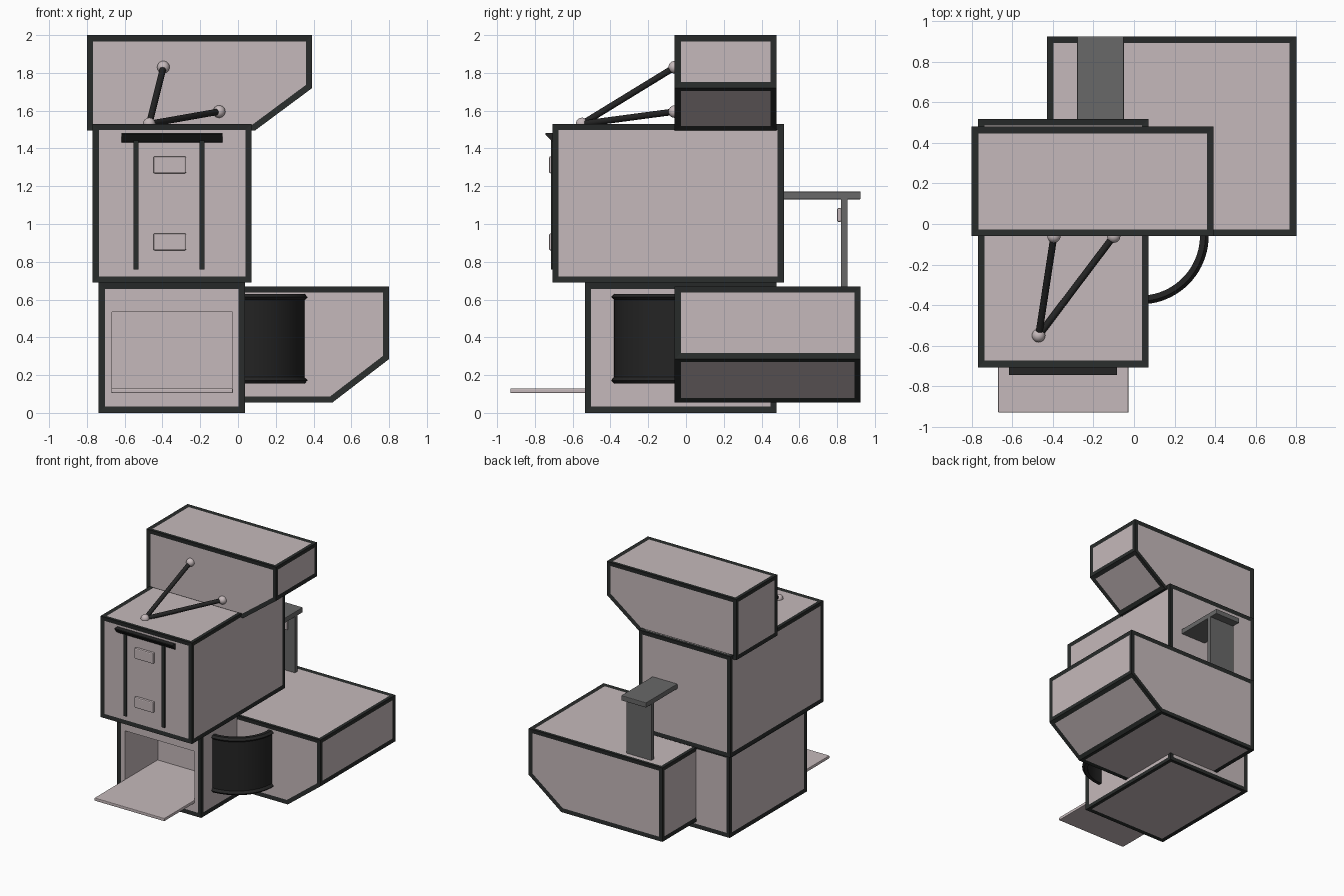
import bpy, bmesh, math
from mathutils import Vector

if "Cube" in bpy.data.objects:
    bpy.data.objects.remove(bpy.data.objects["Cube"])


def material(name, rgb):
    m = bpy.data.materials.new(name)
    m.diffuse_color = (*rgb, 1)
    m.use_nodes = True
    m.node_tree.nodes["Principled BSDF"].inputs["Base Color"].default_value = m.diffuse_color
    return m


PANEL = material("pale_pink_panel", (0.56, 0.485, 0.495))
FRAME = material("charcoal_frame", (0.022, 0.025, 0.024))
GREY = material("mid_grey", (0.14, 0.14, 0.14))
BLACK = material("black", (0.018, 0.018, 0.018))


def finish(name, bm, *mats):
    bmesh.ops.recalc_face_normals(bm, faces=bm.faces)
    me = bpy.data.meshes.new(name)
    bm.to_mesh(me)
    bm.free()
    ob = bpy.data.objects.new(name, me)
    bpy.context.collection.objects.link(ob)
    for m in mats:
        me.materials.append(m)
    return ob


def smooth(ob, angle=35):
    bpy.ops.object.select_all(action='DESELECT')
    ob.select_set(True)
    bpy.context.view_layer.objects.active = ob
    bpy.ops.object.shade_smooth_by_angle(angle=math.radians(angle))


def prism(profile, lo, hi, axis='y'):
    """Extrude a profile (xz along y, or yz along x)."""
    bm = bmesh.new()
    place = (lambda a, b: (a, lo, b)) if axis == 'y' else (lambda a, b: (lo, a, b))
    face = bm.faces.new([bm.verts.new(place(a, b)) for a, b in profile])
    moved = bmesh.ops.extrude_face_region(bm, geom=[face])['geom']
    step = Vector((0, hi - lo, 0)) if axis == 'y' else Vector((hi - lo, 0, 0))
    bmesh.ops.translate(bm, vec=step, verts=[v for v in moved if isinstance(v, bmesh.types.BMVert)])
    bmesh.ops.recalc_face_normals(bm, faces=bm.faces)
    return bm


def rect(x0, x1, z0, z1):
    return [(x0, z0), (x1, z0), (x1, z1), (x0, z1)]


def box(name, x0, x1, y0, y1, z0, z1, mat, bevel=0):
    ob = finish(name, prism(rect(x0, x1, z0, z1), y0, y1), mat)
    if bevel:
        mod = ob.modifiers.new("soft_edges", 'BEVEL')
        mod.width, mod.segments = bevel, 2
    return ob


def framed(profile, y0, y1):
    """Prism whose every face has a dark border round a slightly sunk panel."""
    bm = prism(profile, y0, y1)
    rims = bmesh.ops.inset_individual(bm, faces=bm.faces[:], thickness=0.033,
                                      depth=-0.004, use_even_offset=True)['faces']
    for f in rims:
        f.material_index = 1
    return bm


# base cabinet with a hatch opening sunk into its front panel
bm = framed(rect(-0.738, 0.036, 0, 0.69), -0.535, 0.48)
bm.faces.ensure_lookup_table()
front = min((f for f in bm.faces if f.material_index == 0), key=lambda f: f.calc_center_median().y)
bmesh.ops.inset_individual(bm, faces=[front], thickness=0.03)
c = front.calc_center_median()
for v in front.verts:
    v.co.x = -0.668 if v.co.x < c.x else -0.03
    v.co.z = 0.105 if v.co.z < c.z else 0.535
bmesh.ops.inset_individual(bm, faces=[front], thickness=0)
for v in front.verts:
    v.co.y = -0.10
finish("base_cabinet", bm, PANEL, FRAME)
box("hatch_tray", -0.67, -0.027, -0.93, -0.10, 0.105, 0.13, PANEL, 0.005)

# middle cabinet
finish("middle_cabinet", framed(rect(-0.77, 0.072, 0.69, 1.53), -0.707, 0.518), PANEL, FRAME)

# top and side cabinets with a chamfered lower corner
finish("top_cabinet", framed([(-0.80, 1.495), (0.09, 1.495), (0.393, 1.72), (0.393, 2.0),
                              (-0.80, 2.0)], -0.06, 0.48), PANEL, FRAME)
finish("side_cabinet", framed([(-0.43, 0.055), (0.50, 0.055), (0.80, 0.285), (0.80, 0.67),
                               (-0.43, 0.67)], -0.06, 0.925), PANEL, FRAME)

# front door trim: rails, ledge and two buttons
for i, x in enumerate((-0.54, -0.19)):
    box(f"door_rail_{i}", x - 0.013, x + 0.013, -0.714, -0.70, 0.76, 1.45, FRAME)
finish("door_ledge", prism([(-0.70, 1.43), (-0.712, 1.44), (-0.745, 1.475), (-0.745, 1.482),
                            (-0.70, 1.482)], -0.616, -0.083, 'x'), BLACK)
for i, z in enumerate((0.905, 1.313)):
    box(f"door_button_{i}", -0.448, -0.274, -0.725, -0.70, z - 0.045, z + 0.045, PANEL, 0.008)

# rear bracket: shelf, post and knob
box("rear_shelf", -0.28, -0.05, 0.51, 0.925, 1.13, 1.172, GREY, 0.005)
box("rear_post", -0.28, -0.05, 0.82, 0.856, 0.66, 1.135, GREY)
box("post_knob", -0.22, -0.11, 0.80, 0.822, 1.01, 1.085, PANEL, 0.008)

# quarter-round curved guard with flared rims
bm = bmesh.new()
centre = Vector((0.03, -0.058, 0))
section = [(0.295, 0.155), (0.322, 0.155), (0.338, 0.172), (0.322, 0.19),
           (0.322, 0.597), (0.338, 0.613), (0.322, 0.63), (0.295, 0.63)]
face = bm.faces.new([bm.verts.new(centre + Vector((r, 0, z))) for r, z in section])
bmesh.ops.spin(bm, geom=[face] + face.edges[:] + face.verts[:], cent=centre, axis=(0, 0, 1),
               angle=-math.pi / 2, steps=20)
smooth(finish("curved_guard", bm, BLACK))

# two struts with ball joints
foot = Vector((-0.47, -0.55, 1.53))
joints = [Vector((-0.395, -0.06, 1.83)), Vector((-0.10, -0.06, 1.595))]
for i, p in enumerate([foot] + joints):
    bm = bmesh.new()
    bmesh.ops.create_uvsphere(bm, u_segments=20, v_segments=12, radius=0.033)
    bmesh.ops.translate(bm, vec=p, verts=bm.verts)
    smooth(finish(f"ball_joint_{i}", bm, PANEL))
for i, p in enumerate(joints):
    d = p - foot
    bm = bmesh.new()
    bmesh.ops.create_cone(bm, cap_ends=True, segments=16, radius1=0.017, radius2=0.017, depth=d.length)
    bm.transform(d.to_track_quat('Z', 'Y').to_matrix().to_4x4())
    bmesh.ops.translate(bm, vec=(p + foot) / 2, verts=bm.verts)
    smooth(finish(f"strut_{i}", bm, BLACK))
